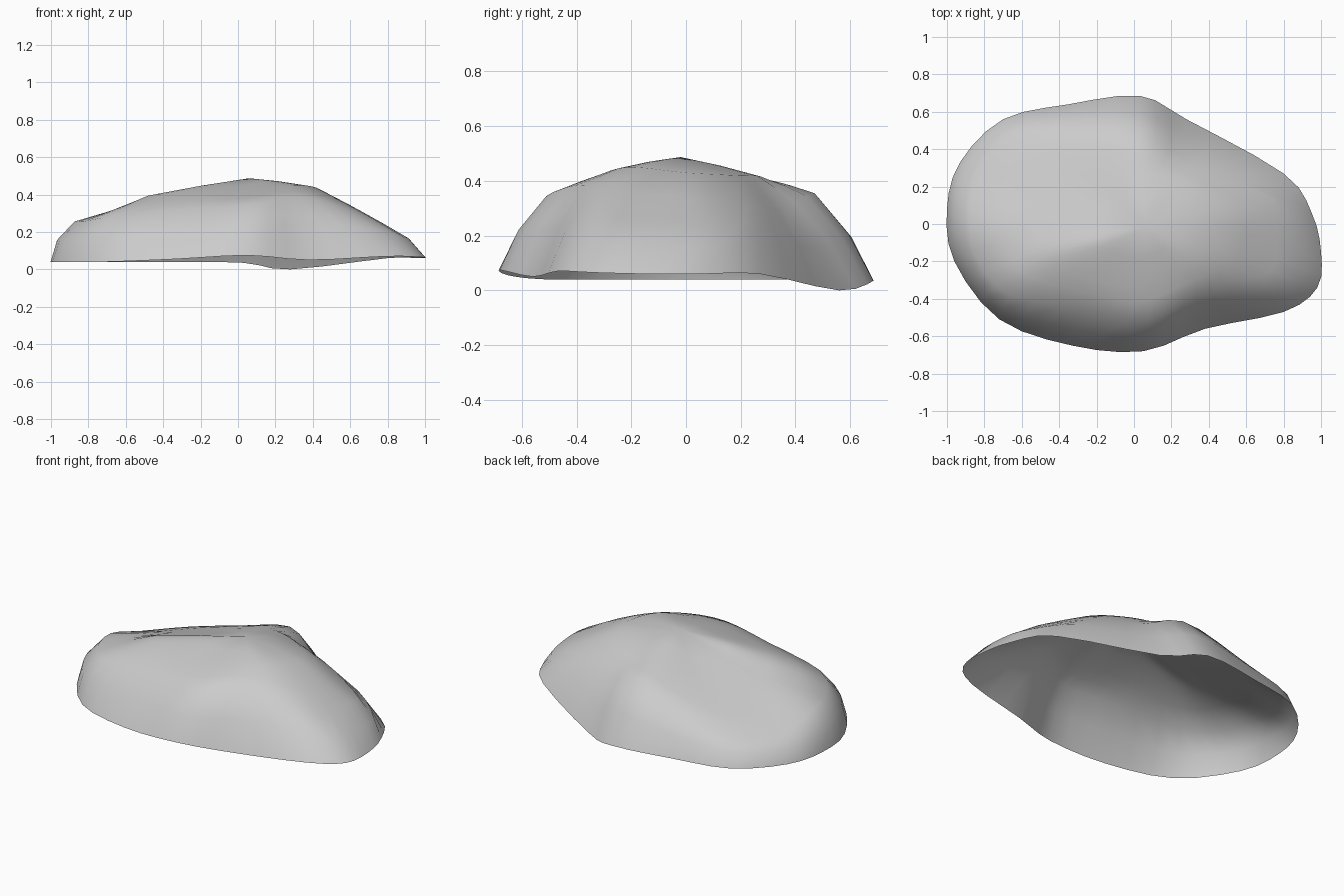
import bpy
import bmesh
from mathutils import Vector

SEGMENTS = 48

# Key points of three contour loops, all running the same way round the rock
RIM = [
    (-1, .08, .04), (-.96, -.2, .04), (-.72, -.51, .04), (-.33, -.65, .055),
    (.05, -.68, .075), (.38, -.56, .05), (.8, -.47, .07), (.98, -.34, .065),
    (1, -.15, .06), (.95, .06, .06), (.8, .27, .06), (.28, .56, 0),
    (.03, .685, .035), (-.35, .64, .04), (-.7, .56, .04), (-.93, .33, .04),
]
SHOULDER = [
    (-.88, 0, .25), (-.83, -.2, .255), (-.66, -.38, .285), (-.25, -.45, .325),
    (.08, -.51, .345), (.27, -.4, .385), (.48, -.32, .36), (.74, -.25, .26),
    (.76, 0, .25), (.72, .15, .23), (.45, .25, .31), (.26, .36, .3),
    (.03, .47, .355), (-.32, .5, .257), (-.65, .46, .177), (-.84, .25, .18),
]
CROWN = [
    (-.5, 0, .345), (-.45, -.19, .4), (-.05, -.33, .405), (.3, -.22, .45),
    (.43, 0, .43), (.3, .18, .42), (.02, .28, .41), (-.35, .25, .318),
]
PEAK = Vector((.06, -.02, .487))


def smooth_loop(points):
    """Resample a closed loop of key points along a flowing curve."""
    keys = [Vector(p) for p in points]
    steps = SEGMENTS // len(keys)
    loop = []
    for i in range(len(keys)):
        a, b, c, d = (keys[(i + k) % len(keys)] for k in (-1, 0, 1, 2))
        for s in range(steps):
            t = s / steps
            loop.append(b + (c - a) * t / 2
                        + (a - b * 2.5 + c * 2 - d / 2) * t ** 2
                        + (b * 3 - c * 3 + d - a) * t ** 3 / 2)
    return loop


def between(outer, inner, bulge, lift):
    """Halfway loop, pushed outwards and up to round the slope."""
    loop = []
    for o, i in zip(outer, inner):
        p = o.lerp(i, .5)
        loop.append(Vector((p.x * bulge, p.y * bulge, p.z + lift)))
    return loop


def build_shell(name, loops, peak, material):
    """Skin the loops into an open-bottomed shell closed by a peak."""
    bm = bmesh.new()
    rings = [[bm.verts.new(p) for p in loop] for loop in loops]
    for lower, upper in zip(rings, rings[1:]):
        for i in range(SEGMENTS):
            j = (i + 1) % SEGMENTS
            bm.faces.new((lower[i], lower[j], upper[j], upper[i]))
    tip = bm.verts.new(peak)
    for i in range(SEGMENTS):
        bm.faces.new((rings[-1][i], rings[-1][(i + 1) % SEGMENTS], tip))
    mesh = bpy.data.meshes.new(name)
    bm.to_mesh(mesh)
    bm.free()
    mesh.materials.append(material)
    obj = bpy.data.objects.new(name, mesh)
    bpy.context.collection.objects.link(obj)
    return obj


# Remove the default object
cube = bpy.data.objects.get("Cube")
if cube:
    bpy.data.objects.remove(cube, do_unlink=True)

# Stone colour
stone = bpy.data.materials.new("stone_grey")
stone.use_nodes = True
colour = (.6, .6, .6, 1)
stone.diffuse_color = colour
stone.node_tree.nodes["Principled BSDF"].inputs["Base Color"].default_value = colour

# Rock shell: rim, sloping side, shoulder, crown and peak
rim, shoulder, crown = (smooth_loop(p) for p in (RIM, SHOULDER, CROWN))
side = between(rim, shoulder, 1.03, .01)
upper = between(shoulder, crown, 1, .003)
top = between(crown, [PEAK] * SEGMENTS, 1, .004)
rock = build_shell("rock_shell", [rim, side, shoulder, upper, crown, top], PEAK, stone)

# Soft shading
bpy.context.view_layer.objects.active = rock
rock.select_set(True)
bpy.ops.object.shade_smooth()
